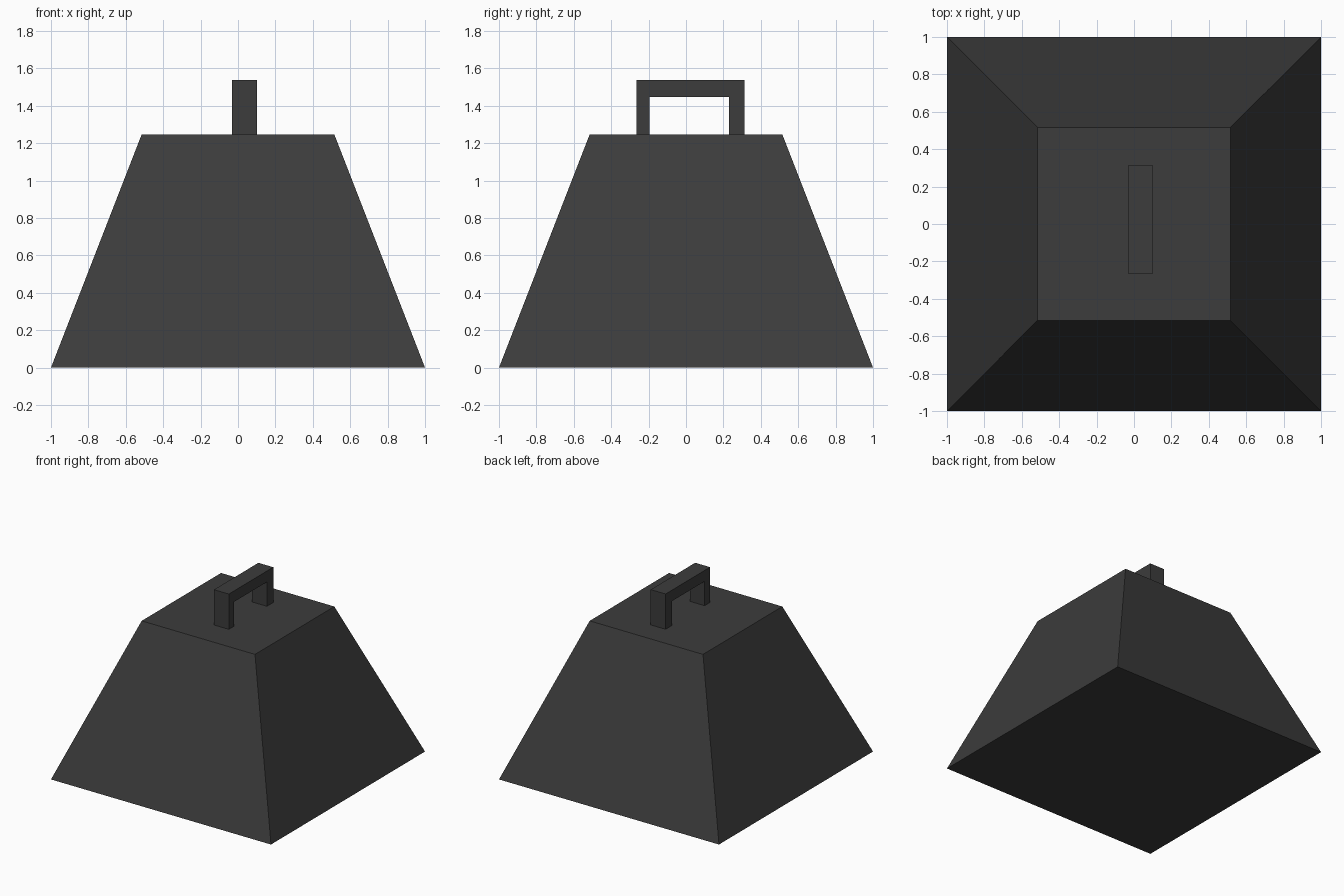
import bpy, bmesh

if "Cube" in bpy.data.objects:
    bpy.data.objects.remove(bpy.data.objects["Cube"])

dark = bpy.data.materials.new("dark_iron")
dark.diffuse_color = (0.045, 0.045, 0.045, 1)
dark.use_nodes = True
dark.node_tree.nodes["Principled BSDF"].inputs["Base Color"].default_value = dark.diffuse_color

BODY_TOP = 1.247


def finish(name, bm):
    bmesh.ops.recalc_face_normals(bm, faces=bm.faces)
    mesh = bpy.data.meshes.new(name)
    bm.to_mesh(mesh)
    bm.free()
    mesh.materials.append(dark)
    obj = bpy.data.objects.new(name, mesh)
    bpy.context.collection.objects.link(obj)
    return obj


# Tapered body: a cube with its top face pulled in
bm = bmesh.new()
bmesh.ops.create_cube(bm, size=2)
for v in bm.verts:
    if v.co.z > 0:
        v.co = (v.co.x * 0.515, v.co.y * 0.515, BODY_TOP)
    else:
        v.co.z = 0
finish("weight_body", bm)

# Handle: arch profile in the YZ plane, extruded along x
profile = [(-0.265, BODY_TOP), (-0.265, 1.537), (0.312, 1.537), (0.312, BODY_TOP),
           (0.23, BODY_TOP), (0.23, 1.447), (-0.195, 1.447), (-0.195, BODY_TOP)]
bm = bmesh.new()
face = bm.faces.new([bm.verts.new((-0.033, y, z)) for y, z in profile])
ext = bmesh.ops.extrude_face_region(bm, geom=[face], use_keep_orig=True)
moved = [g for g in ext["geom"] if isinstance(g, bmesh.types.BMVert)]
bmesh.ops.translate(bm, verts=moved, vec=(0.135, 0, 0))
finish("carry_handle", bm)
